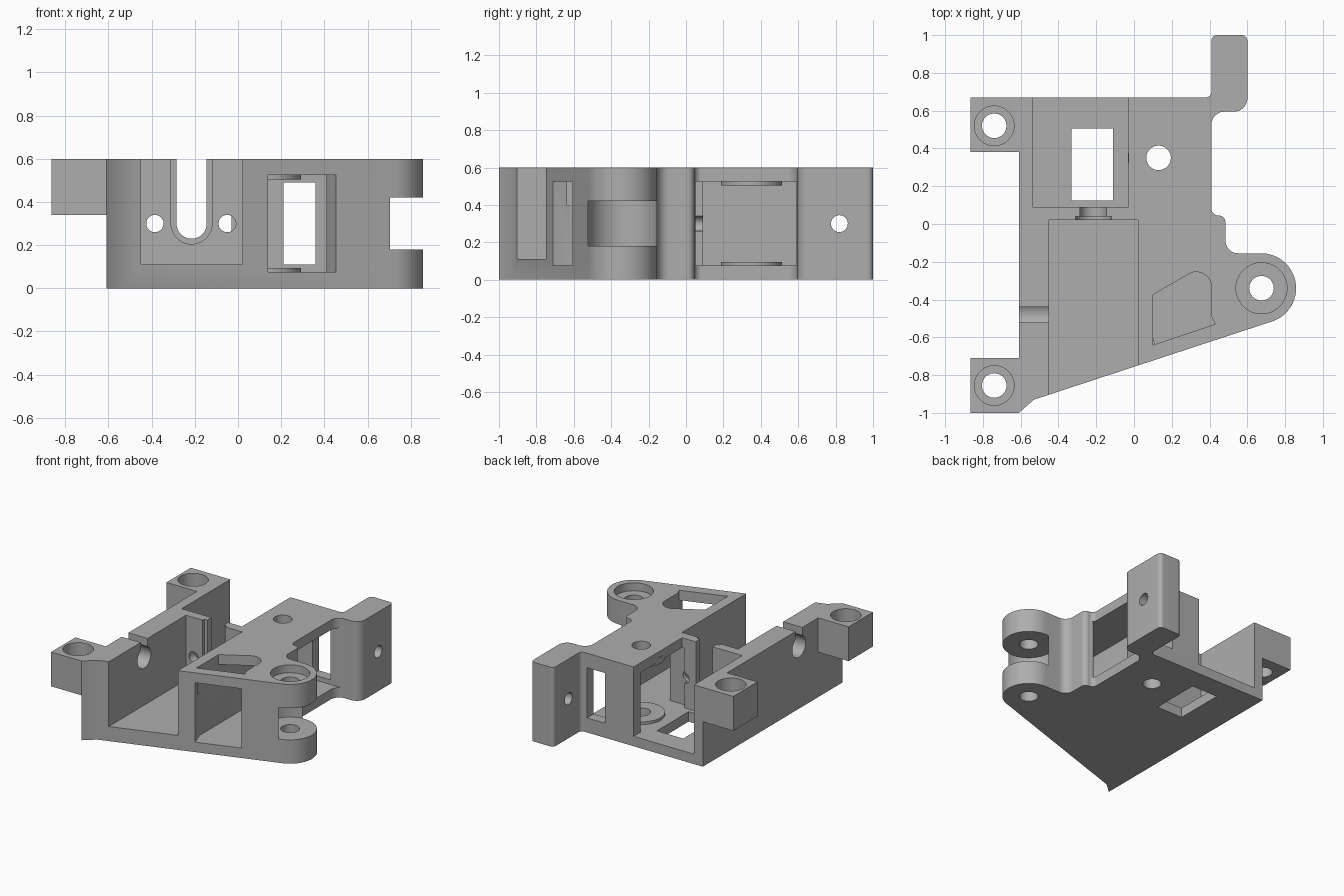
import bpy, bmesh, math
from mathutils import Vector, Matrix

cube = bpy.data.objects.get("Cube")
if cube:
    bpy.data.objects.remove(cube, do_unlink=True)

H = 0.6            # overall height
FLOOR, CEIL = 0.075, 0.525

grey = bpy.data.materials.new("plain grey")
grey.use_nodes = True
colour = (0.42, 0.42, 0.42, 1)
grey.diffuse_color = colour
grey.node_tree.nodes["Principled BSDF"].inputs["Base Color"].default_value = colour


def make(name, bm):
    bmesh.ops.recalc_face_normals(bm, faces=bm.faces)
    mesh = bpy.data.meshes.new(name)
    bm.to_mesh(mesh)
    bm.free()
    mesh.materials.append(grey)
    ob = bpy.data.objects.new(name, mesh)
    bpy.context.collection.objects.link(ob)
    return ob


def rounded(corners, steps=10):
    """Turn (x, y, radius) corners into a filleted outline."""
    out = []
    n = len(corners)
    for i, (x, y, r) in enumerate(corners):
        p = Vector((x, y))
        if r == 0:
            out.append(p)
            continue
        a = (Vector(corners[i - 1][:2]) - p).normalized()
        b = (Vector(corners[(i + 1) % n][:2]) - p).normalized()
        half = a.angle(b) / 2
        centre = p + (a + b).normalized() * (r / math.sin(half))
        start = p + a * (r / math.tan(half)) - centre
        end = p + b * (r / math.tan(half)) - centre
        sweep = start.angle_signed(end)
        count = max(steps, int(abs(sweep) * 12))
        for k in range(count + 1):
            out.append(centre + Matrix.Rotation(-sweep * k / count, 2) @ start)
    return out


def prism(name, corners, z0, z1):
    bm = bmesh.new()
    face = bm.faces.new([bm.verts.new((p.x, p.y, z0)) for p in rounded(corners)])
    ext = bmesh.ops.extrude_face_region(bm, geom=[face])
    verts = [v for v in ext["geom"] if isinstance(v, bmesh.types.BMVert)]
    bmesh.ops.translate(bm, verts=verts, vec=(0, 0, z1 - z0))
    return make(name, bm)


def box(name, x, y, z):
    return prism(name, [(x[0], y[0], 0), (x[1], y[0], 0),
                        (x[1], y[1], 0), (x[0], y[1], 0)], *z)


def cyl(name, centre, r, length, axis="Z"):
    bm = bmesh.new()
    turn = {"X": Matrix.Rotation(math.pi / 2, 4, "Y"),
            "Y": Matrix.Rotation(math.pi / 2, 4, "X"), "Z": Matrix()}[axis]
    bmesh.ops.create_cone(bm, cap_ends=True, segments=48, radius1=r, radius2=r,
                          depth=length, matrix=Matrix.Translation(centre) @ turn)
    return make(name, bm)


def combine(target, tool, operation="DIFFERENCE"):
    mod = target.modifiers.new("join", "BOOLEAN")
    mod.operation, mod.solver, mod.object = operation, "EXACT", tool
    bpy.context.view_layer.update()
    deps = bpy.context.evaluated_depsgraph_get()
    mesh = bpy.data.meshes.new_from_object(target.evaluated_get(deps))
    target.modifiers.clear()
    target.data = mesh
    bpy.data.objects.remove(tool, do_unlink=True)


# Main block with ears, hinge lug and arm
body = prism("bracket_body", [
    (-0.865, -1, 0), (-0.61, -1, 0), (-0.53, -0.93, 0), (1.829, -0.155, 0.185),
    (0.485, -0.155, 0.065), (0.485, 0.045, 0.037), (0.41, 0.045, 0.037),
    (0.41, 0.595, 0.07), (0.6, 0.595, 0.07), (0.6, 1, 0.03), (0.41, 1, 0.03),
    (0.41, 0.67, 0.03), (-0.865, 0.67, 0), (-0.865, 0.38, 0), (-0.61, 0.38, 0),
    (-0.61, -0.71, 0), (-0.865, -0.71, 0)], 0, H)


def cut(tool):
    combine(body, tool)


# Clear the space below the ears
cut(box("below_ears", (-1, -0.61), (-1.1, 0.8), (-0.1, 0.34)))

# Front and rear pockets, and the floor window
cut(box("front_pocket", (-0.45, 0.02), (-1.2, 0.02), (0.11, 0.7)))
cut(box("rear_pocket", (-0.535, -0.03), (0.09, 0.8), (FLOOR, 0.7)))
cut(box("floor_window", (-0.33, -0.11), (0.125, 0.505), (-0.1, 0.3)))

# Side cavity, passage to the sloping front, and rear window
cut(box("side_cavity", (-0.05, 0.52), (0.05, 0.59), (FLOOR, CEIL)))
cut(prism("front_passage", [(0.165, -0.79, 0), (0.48, -0.69, 0), (0.43, -0.53, 0),
                            (0.41, -0.49, 0), (0.41, 0.1, 0), (0.1, 0.1, 0),
                            (0.1, -0.6, 0)], FLOOR, CEIL))
cut(box("rear_window", (0.21, 0.36), (0.5, 0.8), (0.11, 0.49)))

# Opening in the top plate
cut(prism("top_opening", [(0.1, -0.64, 0), (0.43, -0.53, 0), (0.41, -0.49, 0),
                          (0.41, -0.195, 0.08), (0.1, -0.375, 0)], 0.4, 0.7))

# Stepped U slot and screw holes in the divider
for r, y0, y1 in ((0.095, -0.02, 0.04), (0.07, -0.02, 0.12)):
    x = -0.215
    cut(cyl("slot_round", (x, (y0 + y1) / 2, 0.3), r, y1 - y0, "Y"))
    cut(box("slot", (x - r, x + r), (y0, y1), (0.3, 0.7)))
for x in (-0.385, -0.05):
    cut(cyl("divider_hole", (x, 0.05, 0.3), 0.04, 0.2, "Y"))

# Cable notch in the side wall
cut(box("cable_slot", (-0.7, -0.4), (-0.52, -0.44), (0.47, 0.7)))
cut(cyl("cable_hole", (-0.53, -0.48, 0.47), 0.08, 0.3, "X"))

# Hinge gap, counterbore and pin hole
cut(cyl("hinge_gap", (0.675, -0.34, 0.3), 0.187, 0.24))
cut(cyl("hinge_counterbore", (0.675, -0.34, 0.59), 0.135, 0.1))
cut(cyl("hinge_hole", (0.675, -0.34, 0.3), 0.065, 0.8))

# Ear holes with deep counterbores
for y in (0.52, -0.855):
    cut(cyl("ear_counterbore", (-0.74, y, 0.58), 0.105, 0.26))
    cut(cyl("ear_hole", (-0.74, y, 0.4), 0.065, 0.6))

# Raised rings in the cavity around the pivot hole
for z in (FLOOR - 0.005, CEIL + 0.005):
    combine(body, cyl("pivot_ring", (0.13, 0.35, z), 0.163, 0.05), "UNION")
cut(cyl("pivot_hole", (0.13, 0.35, 0.3), 0.065, 0.8))

# Cross hole through the arm
cut(cyl("arm_hole", (0.5, 0.82, 0.3), 0.045, 0.5, "X"))

bpy.ops.object.select_all(action="DESELECT")
body.select_set(True)
bpy.context.view_layer.objects.active = body
bpy.ops.object.shade_smooth_by_angle(angle=math.radians(30))
